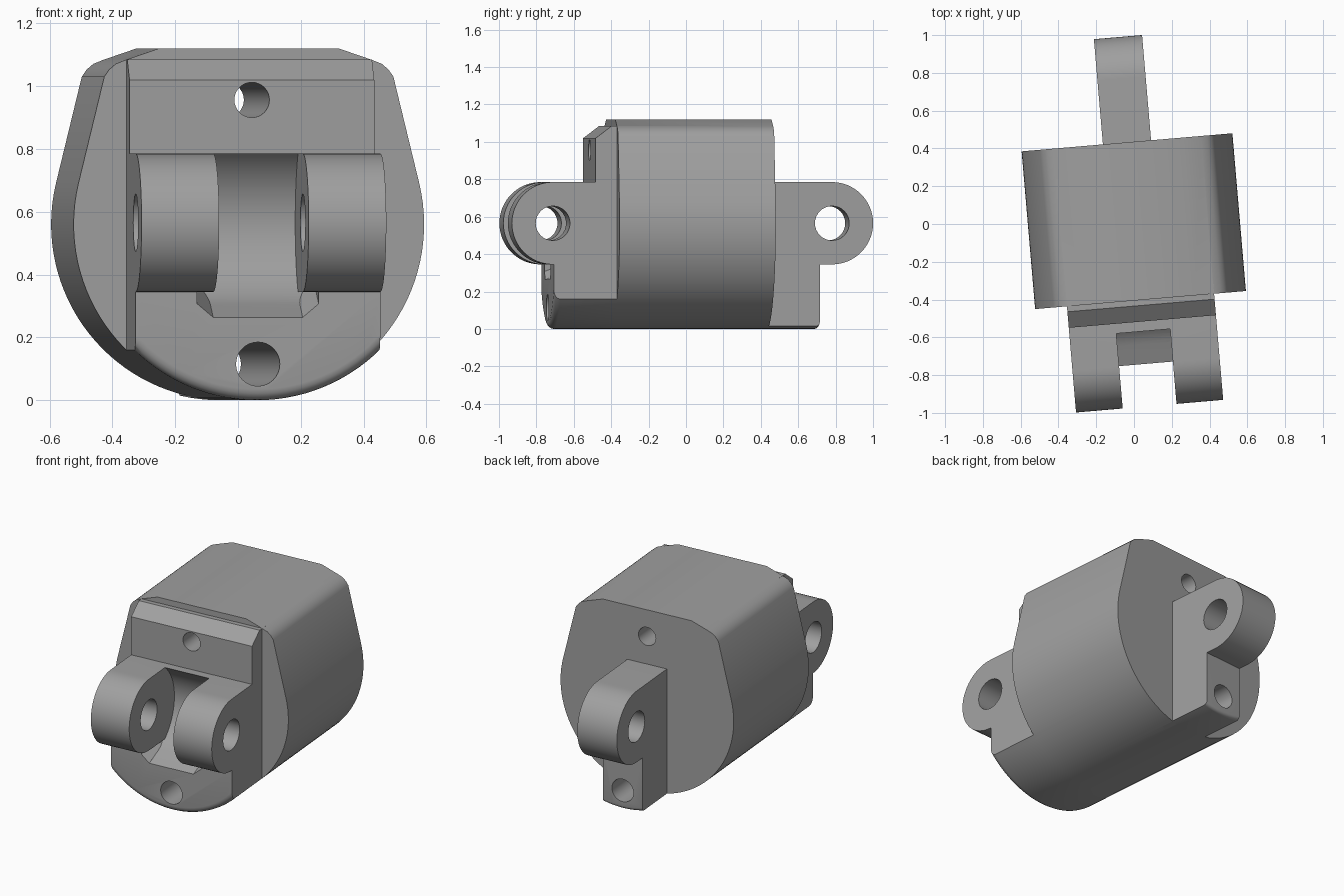
import bpy, bmesh, math
from mathutils import Matrix, Vector

if "Cube" in bpy.data.objects:
    bpy.data.objects.remove(bpy.data.objects["Cube"])

PIN_Z, LUG_R = 0.565, 0.22        # hinge pin height and lug radius
FRONT_PIN, BACK_PIN = -0.748, 0.773
HALF, BACK_HALF, GAP = 0.391, 0.128, 0.143

metal = bpy.data.materials.new("plain_grey")
metal.diffuse_color = (0.35, 0.35, 0.35, 1)
metal.use_nodes = True
metal.node_tree.nodes["Principled BSDF"].inputs["Base Color"].default_value = metal.diffuse_color


def arc(cy, cz, r, a0, a1, n):
    return [(cy + r * math.cos(math.radians(a0 + (a1 - a0) * i / n)),
             cz + r * math.sin(math.radians(a0 + (a1 - a0) * i / n))) for i in range(n + 1)]


def extrude(points, lo, hi, axis):
    """Prism from 2D points: axis 'y' takes (x, z), axis 'x' takes (y, z)."""
    bm = bmesh.new()
    place = (lambda p, t: (t, p[0], p[1])) if axis == 'x' else (lambda p, t: (p[0], t, p[1]))
    a = [bm.verts.new(place(p, lo)) for p in points]
    b = [bm.verts.new(place(p, hi)) for p in points]
    bm.faces.new(a)
    bm.faces.new(b[::-1])
    for i in range(len(a)):
        j = (i + 1) % len(a)
        bm.faces.new((a[i], b[i], b[j], a[j]))
    bmesh.ops.recalc_face_normals(bm, faces=bm.faces[:])
    return bm


def clip(bm, co, no):
    """Cut away the side the normal points to and cap the cut."""
    bmesh.ops.bisect_plane(bm, geom=bm.verts[:] + bm.edges[:] + bm.faces[:], dist=1e-6,
                           plane_co=co, plane_no=no, clear_outer=True)
    bmesh.ops.holes_fill(bm, edges=[e for e in bm.edges if e.is_boundary], sides=0)
    bmesh.ops.recalc_face_normals(bm, faces=bm.faces[:])


def make(name, bm):
    me = bpy.data.meshes.new(name)
    bm.to_mesh(me)
    bm.free()
    me.materials.append(metal)
    ob = bpy.data.objects.new(name, me)
    bpy.context.collection.objects.link(ob)
    return ob


def combine(target, other, operation):
    mod = target.modifiers.new(operation, 'BOOLEAN')
    mod.operation, mod.object, mod.solver = operation, other, 'EXACT'
    bpy.context.view_layer.objects.active = target
    bpy.ops.object.modifier_apply(modifier=mod.name)
    bpy.data.objects.remove(other)


# Main housing: round belly, leaning sides, softened shoulders
shoulder = [(0.462, 1.03), (0.447, 1.052), (0.425, 1.071), (0.395, 1.083), (0.287, 1.12)]
profile = (arc(0, 0.56, 0.56, -193.6, 13.6, 64) + shoulder
           + [(-x, z) for x, z in reversed(shoulder)])
body = make("hinge_housing", extrude(profile, -0.404, 0.434, 'y'))


def foot(name, y_in, y_end, half, fillet):
    """Lower block following the belly, with a filleted outer edge."""
    bm = extrude(profile, min(y_in, y_end), max(y_in, y_end), 'y')
    rim = [e for e in bm.edges
           if all(abs(v.co.y - y_end) < 1e-4 and v.co.z < 0.55 for v in e.verts)]
    bmesh.ops.bevel(bm, geom=rim, offset=fillet, segments=4, profile=0.5, affect='EDGES')
    clip(bm, (0, 0, 0.45), (0, 0, 1))
    for s in (-1, 1):
        clip(bm, (s * half, 0, 0), (s, 0, 0))
    return make(name, bm)


# Front plate with chamfered top, running into the lugs
front = arc(FRONT_PIN, PIN_Z, LUG_R, 270, 90, 32) + [
    (-0.518, 0.785), (-0.518, 1.02), (-0.433, 1.085), (-0.35, 1.085), (-0.35, 0.345)]
front_part = make("front_lugs", extrude(front, -HALF, HALF, 'x'))
combine(front_part, foot("front_foot", -0.35, -0.743, HALF, 0.035), 'UNION')
combine(body, front_part, 'UNION')

# Single back lug with its foot
back = arc(BACK_PIN, PIN_Z, LUG_R, -90, 90, 32) + [(0.35, 0.785), (0.35, 0.345)]
back_part = make("back_lug", extrude(back, -BACK_HALF, BACK_HALF, 'x'))
combine(back_part, foot("back_foot", 0.35, 0.707, BACK_HALF, 0.02), 'UNION')
combine(body, back_part, 'UNION')

# Slot between the front lugs: concave back, sloping floor
slot = arc(-0.743, PIN_Z, 0.28, 51.8, -68.4, 32) + [
    (-0.80, 0.241), (-1.2, 0.241), (-1.2, 0.9), (-0.57, 0.9)]
combine(body, make("slot_cutter", extrude(slot, -GAP, GAP, 'x')), 'DIFFERENCE')

# Wider pocket under the lugs with chamfered floor corners
pocket = extrude(slot, -0.194, 0.194, 'x')
clip(pocket, (0, 0, 0.344), (0, 0, 1))
for s in (-1, 1):
    normal = Vector((0, -1, -0.396)).cross(Vector((s * 0.051, 0, 0.043)))
    if normal.z > 0:
        normal.negate()
    clip(pocket, (s * GAP, -0.745, 0.263), normal)
combine(body, make("pocket_cutter", pocket), 'DIFFERENCE')

# Pin holes across the lugs, bolt holes front to back
for y, half in ((FRONT_PIN, 0.6), (BACK_PIN, 0.4)):
    combine(body, make("pin_cutter", extrude(arc(y, PIN_Z, 0.092, 0, 348.75, 31),
                                             -half, half, 'x')), 'DIFFERENCE')
for z, r in ((0.956, 0.056), (0.115, 0.07)):
    combine(body, make("bolt_cutter", extrude(arc(0, z, r, 0, 348.75, 31),
                                              -1.2, 1.2, 'y')), 'DIFFERENCE')

# Slight turn of the whole piece, smooth curves with sharp edges
body.data.transform(Matrix.Rotation(math.radians(4.9), 4, 'Z'))
body.data.materials.clear()
body.data.materials.append(metal)
for p in body.data.polygons:
    p.material_index = 0
bpy.ops.object.select_all(action='DESELECT')
body.select_set(True)
bpy.context.view_layer.objects.active = body
bpy.ops.object.shade_smooth_by_angle(angle=math.radians(30))
